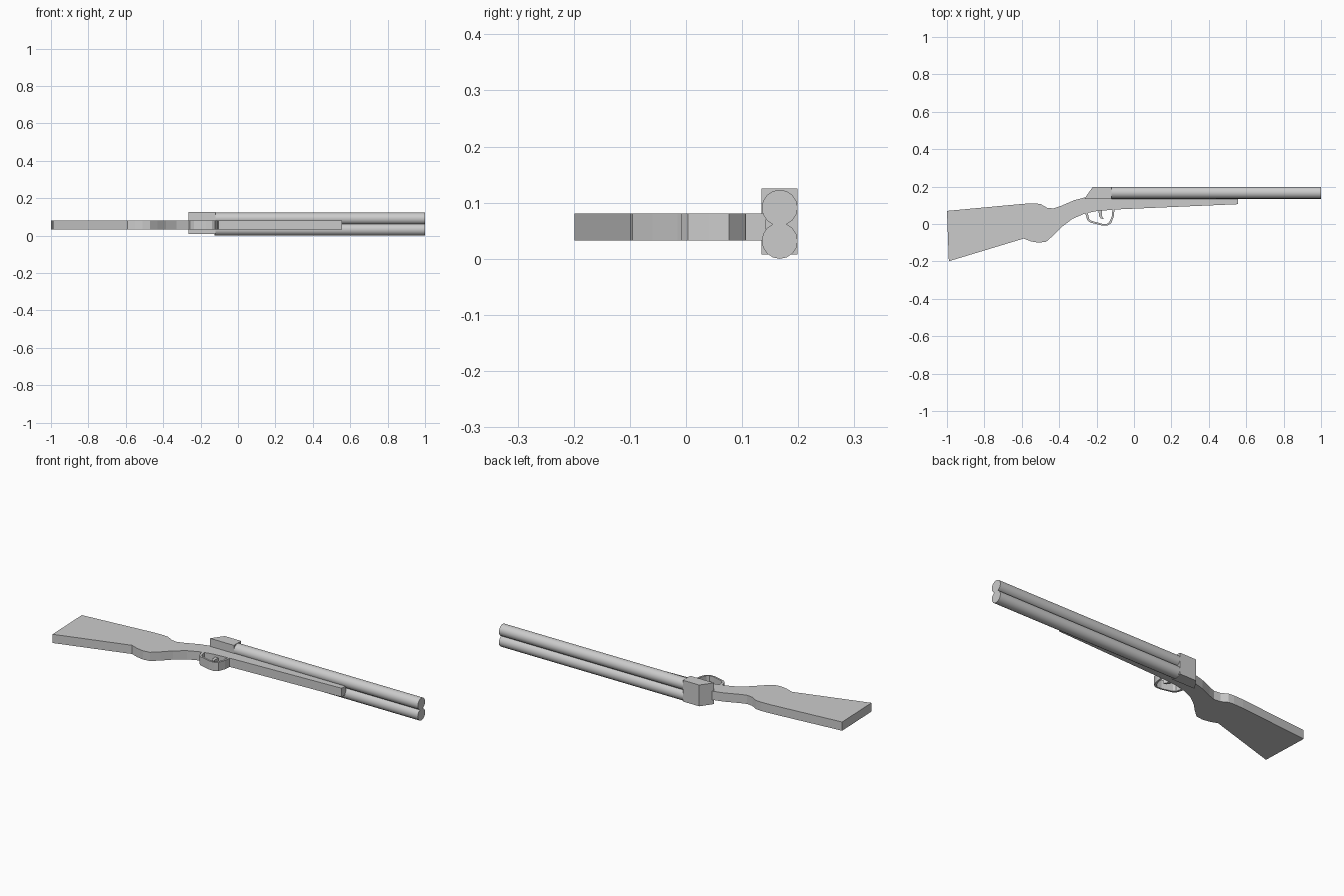
import bpy, bmesh, math
from mathutils import Matrix

if "Cube" in bpy.data.objects:
    bpy.data.objects.remove(bpy.data.objects["Cube"])


def plate(name, outline, z0, z1):
    """Extrude an XY outline from z0 to z1."""
    bm = bmesh.new()
    face = bm.faces.new([bm.verts.new((x, y, z0)) for x, y in outline])
    ext = bmesh.ops.extrude_face_region(bm, geom=[face])
    bmesh.ops.translate(bm, vec=(0, 0, z1 - z0),
                        verts=[v for v in ext["geom"] if isinstance(v, bmesh.types.BMVert)])
    bmesh.ops.recalc_face_normals(bm, faces=bm.faces)
    return finish(name, bm)


def finish(name, bm):
    mesh = bpy.data.meshes.new(name)
    bm.to_mesh(mesh)
    bm.free()
    obj = bpy.data.objects.new(name, mesh)
    bpy.context.collection.objects.link(obj)
    return obj


def tube(name, x0, x1, y, z, r, sides=16):
    bm = bmesh.new()
    bmesh.ops.create_cone(bm, cap_ends=True, segments=sides, radius1=r, radius2=r, depth=x1 - x0,
                          matrix=Matrix.Translation(((x0 + x1) / 2, y, z))
                          @ Matrix.Rotation(math.pi / 2, 4, 'Y'))
    for f in bm.faces:
        f.smooth = len(f.verts) == 4
    obj = finish(name, bm)
    bpy.context.view_layer.objects.active = obj
    obj.select_set(True)
    bpy.ops.object.shade_smooth_by_angle(angle=math.radians(35))
    obj.select_set(False)
    return obj


# Stock with grip and fore-end
upper = [(-1, 0.07), (-0.59, 0.108), (-0.53, 0.11), (-0.5, 0.107), (-0.465, 0.087),
         (-0.43, 0.083), (-0.39, 0.097), (-0.32, 0.127), (-0.26, 0.143), (0.557, 0.143)]
lower = [(0.557, 0.106), (-0.09, 0.078), (-0.2, 0.069), (-0.26, 0.057), (-0.33, 0.027),
         (-0.385, -0.015), (-0.43, -0.06), (-0.47, -0.095), (-0.51, -0.1), (-0.55, -0.093),
         (-0.59, -0.078), (-0.98, -0.196), (-0.99, -0.199)]
plate("stock", upper + lower, 0.033, 0.081)

# Receiver block with sloped rear
plate("receiver", [(-0.265, 0.135), (-0.22, 0.199), (-0.12, 0.199), (-0.12, 0.135)], 0.008, 0.125)

# Two side by side barrels
for side, z in (("lower", 0.032), ("upper", 0.091)):
    tube(side + "_barrel", -0.125, 1.0, 0.167, z, 0.032)

# Trigger guard loop
outer = [(-0.262, 0.06), (-0.25, 0.022), (-0.235, 0.008), (-0.17, -0.008), (-0.14, -0.008),
         (-0.122, 0.004), (-0.108, 0.04), (-0.104, 0.08)]
inner = [(-0.115, 0.08), (-0.119, 0.04), (-0.132, 0.01), (-0.144, 0.001), (-0.17, 0.001),
         (-0.228, 0.017), (-0.24, 0.028), (-0.248, 0.065)]
plate("trigger_guard", outer + inner, 0.033, 0.081)

# Trigger
plate("trigger", [(-0.19, 0.075), (-0.187, 0.043), (-0.178, 0.03), (-0.16, 0.025),
                  (-0.17, 0.04), (-0.17, 0.075)], 0.047, 0.067)
